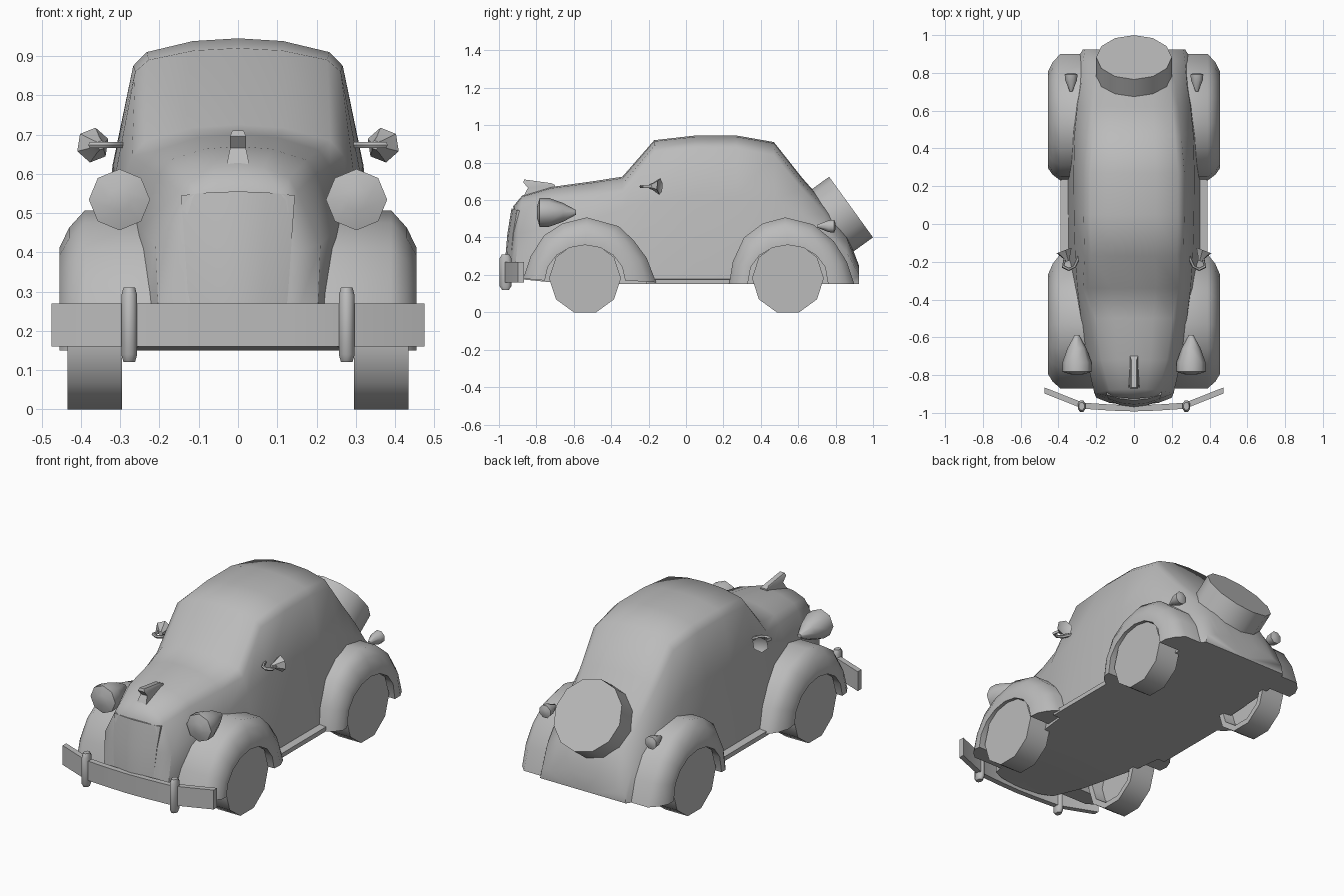
import bpy, bmesh, math
from mathutils import Matrix, Vector

grey = bpy.data.materials.new("grey_paint")
grey.diffuse_color = (0.5, 0.5, 0.5, 1)


def finish(name, bm, mirror=False, angle=50):
    """Turn a bmesh into a smooth-shaded object, optionally mirrored across x."""
    bmesh.ops.recalc_face_normals(bm, faces=bm.faces)
    me = bpy.data.meshes.new(name)
    bm.to_mesh(me)
    bm.free()
    ob = bpy.data.objects.new(name, me)
    bpy.context.collection.objects.link(ob)
    me.materials.append(grey)
    if mirror:
        m = ob.modifiers.new("mirror", 'MIRROR')
        m.merge_threshold = 0.0005
    bpy.ops.object.select_all(action='DESELECT')
    ob.select_set(True)
    bpy.context.view_layer.objects.active = ob
    bpy.ops.object.shade_smooth_by_angle(angle=math.radians(angle))
    return ob


def loft(name, rings, closed=True, caps=True, **kw):
    """Skin a list of equal-length point rings."""
    bm = bmesh.new()
    vs = [[bm.verts.new(p) for p in r] for r in rings]
    n = len(rings[0])
    for a, b in zip(vs, vs[1:]):
        for i in range(n if closed else n - 1):
            j = (i + 1) % n
            bm.faces.new((a[i], a[j], b[j], b[i]))
    if caps:
        bm.faces.new(vs[0])
        bm.faces.new(vs[-1])
    return finish(name, bm, **kw)


def lathe(name, profile, sides, centre, axis, turn=0.0, mirror=False):
    """Revolve (radius, distance) pairs around an axis through centre."""
    rot = Vector((0, 0, 1)).rotation_difference(Vector(axis)).to_matrix()
    rings = []
    for r, d in profile:
        rings.append([Vector(centre) + rot @ Vector((r * math.cos(a), r * math.sin(a), d))
                      for a in (turn + 2 * math.pi * i / sides for i in range(sides))])
    return loft(name, rings, mirror=mirror)


# Body shell: half sections from nose to tail
# y, floor z, floor width, belt width, belt z, shoulder width, top z, crown drop
sections = [
    (-0.925, 0.18, 0.13, 0.14, 0.40, 0.125, 0.565, 0.03),
    (-0.875, 0.18, 0.20, 0.21, 0.42, 0.15, 0.625, 0.07),
    (-0.72, 0.16, 0.25, 0.25, 0.46, 0.20, 0.67, 0.07),
    (-0.50, 0.15, 0.29, 0.28, 0.50, 0.235, 0.70, 0.08),
    (-0.34, 0.15, 0.33, 0.30, 0.56, 0.27, 0.725, 0.08),
    (-0.17, 0.15, 0.35, 0.312, 0.60, 0.262, 0.92, 0.06),
    (0.05, 0.15, 0.35, 0.318, 0.62, 0.267, 0.945, 0.07),
    (0.27, 0.15, 0.35, 0.32, 0.62, 0.267, 0.945, 0.07),
    (0.47, 0.15, 0.34, 0.315, 0.60, 0.25, 0.91, 0.07),
    (0.62, 0.15, 0.33, 0.30, 0.52, 0.235, 0.72, 0.06),
    (0.74, 0.15, 0.32, 0.28, 0.45, 0.22, 0.585, 0.06),
    (0.86, 0.15, 0.31, 0.27, 0.32, 0.20, 0.42, 0.05),
    (0.925, 0.15, 0.27, 0.26, 0.20, 0.20, 0.25, 0.03),
]
rings = []
for k, (y, zb, wb, wm, zm, ws, zt, c) in enumerate(sections):
    lean = 0.1 if k < 2 else 0
    half = [(0, zb), (wb, zb), (wm, zm), (ws, zt - c), (ws * 0.87, zt - c * 0.5),
            (ws * 0.43, zt - c * 0.1), (0, zt)]
    half += [(-x, z) for x, z in half[-2:0:-1]]
    rings.append([(x, y - lean * (zt - z) + (0.35 * abs(x) ** 1.5 if k == 0 else 0), z)
                  for x, z in half])
loft("body", rings)

# Raised grille panel on the nose
rows = []
for z, y, w in [(0.19, -0.963, 0.122), (0.27, -0.96, 0.126), (0.42, -0.947, 0.136),
                (0.545, -0.925, 0.145)]:
    rows.append([(w * t, y + 0.03 * t * t + d, z + (0.01 * (1 - t * t) if z > 0.5 else 0))
                 for d, ts in ((-0.008, (-1, -0.5, 0, 0.5, 1)), (0.06, (1, 0.5, 0, -0.5, -1)))
                 for t in ts])
loft("grille", rows, angle=40)


# Fenders: an arch swept from its outer line to the wheel opening
def fender(name, outer, cy, zb):
    rings = []
    n = len(outer) - 1
    for i, (y, z) in enumerate(outer):
        a = math.pi * (1 - i / n)
        iy, iz = cy + 0.215 * math.cos(a), max(zb, 0.17 + 0.19 * math.sin(a))
        if i in (0, n):
            iz = zb

        def mix(t):
            return y + (iy - y) * t, z + (iz - z) * t
        rings.append([(x, *mix(t)) for x, t in
                      ((0.20, 0), (0.39, 0), (0.43, 0.3), (0.455, 0.65), (0.455, 1), (0.22, 1))])
    loft(name, rings, mirror=True)


fender("front_fenders", [(-0.87, 0.18), (-0.83, 0.30), (-0.76, 0.41), (-0.66, 0.475),
                         (-0.53, 0.507), (-0.36, 0.46), (-0.28, 0.385), (-0.21, 0.29),
                         (-0.16, 0.16)], -0.54, 0.17)
fender("rear_fenders", [(0.23, 0.15), (0.25, 0.27), (0.31, 0.40), (0.41, 0.475), (0.53, 0.507),
                        (0.68, 0.47), (0.79, 0.38), (0.86, 0.27), (0.90, 0.15)], 0.545, 0.15)

# Running boards
loft("running_boards", [[(x, y, z) for x, z in ((0.25, 0.15), (0.39, 0.15), (0.39, 0.175),
                                                (0.25, 0.185))] for y in (-0.21, 0.28)],
     mirror=True)

# Wheels: ten-sided, hollow on the inner side
tyre = [(0.05, 0.06), (0.15, 0.06), (0.16, 0), (0.192, 0), (0.192, 0.14)]
for name, y in (("front_wheels", -0.54), ("rear_wheels", 0.545)):
    lathe(name, tyre, 10, (0.295, y, 0.182), (1, 0, 0), math.pi / 2, mirror=True)

# Spare wheel leaning on the tail
lathe("spare_wheel", [(0.2, -0.135), (0.2, 0)], 12, (0, 0.8825, 0.5625), (0, 0.81, 0.586))

# Headlights and tail lights: teardrops
lathe("headlights", [(0.03, 0.015), (0.078, 0), (0.077, -0.05), (0.05, -0.125), (0.012, -0.195)],
      8, (0.302, -0.782, 0.534), (0, -1, 0), 0, mirror=True)
lathe("tail_lights", [(0.015, 0.008), (0.037, 0), (0.034, -0.03), (0.008, -0.09)],
      8, (0.333, 0.792, 0.46), (0, 1, 0), math.pi / 8, mirror=True)

# Hood ornament
loft("hood_ornament", [[(s * w, y, z) for s, y, z in
                        ((-1, y0, z), (1, y0, z), (1, y1, z1), (-1, y1, z1))]
                       for w, y0, y1, z, z1 in ((0.034, -0.88, -0.72, 0.60, 0.60),
                                                (0.02, -0.845, -0.70, 0.665, 0.665),
                                                (0.021, -0.87, -0.70, 0.695, 0.68),
                                                (0.014, -0.865, -0.72, 0.71, 0.69))])

# Front bumper: flat bar with swept-back ends
loft("bumper", [[(x, y, 0.16), (x, y + 0.032, 0.16), (x, y + 0.032, 0.27), (x, y, 0.27)]
                for x, y in ((-0.475, -0.897), (-0.27, -0.978), (-0.12, -0.988), (0, -0.992),
                             (0.12, -0.988), (0.27, -0.978), (0.475, -0.897))])

# Bumper overriders
loft("overriders", [[(0.277 + w * math.cos(a), -0.965 + 0.034 * f * math.sin(a), z)
                     for a in (math.pi * (2 * i + 1) / 8 for i in range(8))]
                    for w, f, z in ((0.016, 0.6, 0.12), (0.022, 1, 0.14), (0.022, 1, 0.29),
                                    (0.016, 0.6, 0.31))], mirror=True)

# Door mirrors: hexagonal cones on bent arms
lathe("mirrors", [(0.03, -0.008), (0.045, 0), (0.02, -0.04), (0.012, -0.06)], 6,
      (0.37, -0.14, 0.673), (0.35, 0.94, 0), 0, mirror=True)
path = [(0.29, -0.17), (0.315, -0.225), (0.345, -0.24), (0.375, -0.225), (0.362, -0.17)]
sides = [Vector((0.8, 0.5)), Vector((0.8, 0.5)), Vector((0, 1)), Vector((-0.7, 0.7)), Vector((-1, 0))]
loft("mirror_arms", [[(x + 0.009 * s.x * math.cos(a), y + 0.009 * s.y * math.cos(a),
                       0.673 + 0.009 * math.sin(a))
                      for a in (math.tau * i / 6 for i in range(6))]
                     for (x, y), s in zip(path, sides)], mirror=True)
